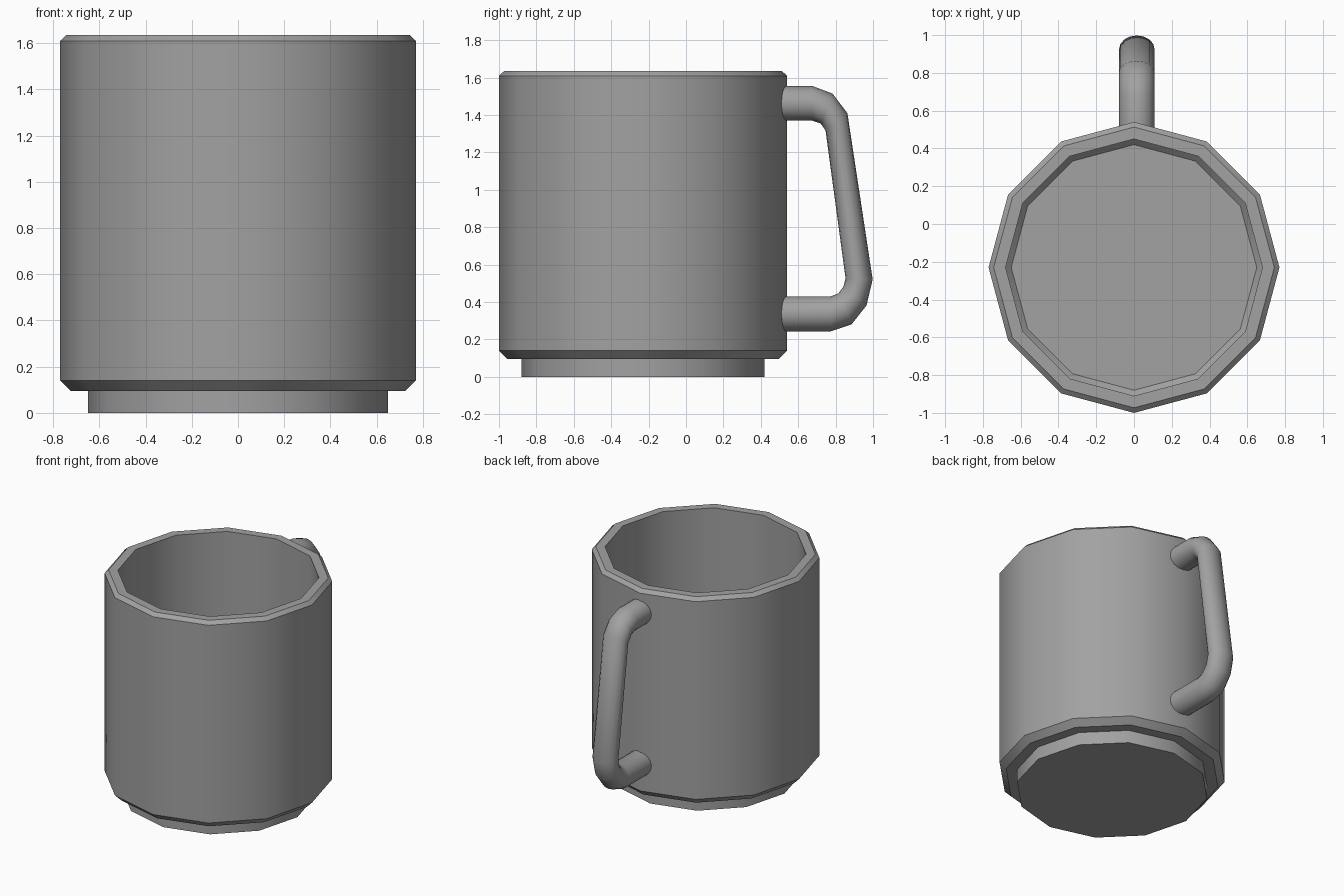
import bpy, bmesh
from math import sin, cos, pi, radians

cube = bpy.data.objects.get("Cube")
if cube:
    bpy.data.objects.remove(cube, do_unlink=True)

grey = bpy.data.materials.new("plain_grey")
grey.use_nodes = True
colour = (0.36, 0.36, 0.36, 1)
grey.diffuse_color = colour
grey.node_tree.nodes["Principled BSDF"].inputs["Base Color"].default_value = colour


def skin_rings(name, rings, angle):
    """Join equal-sized closed rings of points, cap both ends, shade smooth."""
    bm = bmesh.new()
    loops = [[bm.verts.new(p) for p in ring] for ring in rings]
    for a, b in zip(loops, loops[1:]):
        for i in range(len(a)):
            j = (i + 1) % len(a)
            bm.faces.new((a[i], a[j], b[j], b[i]))
    bm.faces.new(loops[0])
    bm.faces.new(loops[-1])
    bmesh.ops.recalc_face_normals(bm, faces=bm.faces)
    mesh = bpy.data.meshes.new(name)
    bm.to_mesh(mesh)
    bm.free()
    mesh.materials.append(grey)
    obj = bpy.data.objects.new(name, mesh)
    bpy.context.collection.objects.link(obj)
    bpy.ops.object.select_all(action="DESELECT")
    obj.select_set(True)
    bpy.context.view_layer.objects.active = obj
    bpy.ops.object.shade_smooth_by_angle(angle=radians(angle))
    return obj


# Cup: (radius, height) from the foot up the outside, over the rim, to the inner floor
CUP_Y = -0.23
profile = [(0.65, 0), (0.65, 0.095), (0.725, 0.095), (0.77, 0.14),
           (0.77, 1.61), (0.743, 1.635), (0.68, 1.635), (0.68, 0.2), (0.65, 0.17)]
SIDES = 12
skin_rings("cup_body", [
    [(r * cos(2 * pi * i / SIDES), CUP_Y + r * sin(2 * pi * i / SIDES), z)
     for i in range(SIDES)] for r, z in profile], 35)

# Handle: outer and inner (y, z) edge of each oval cross-section
HANDLE_X, HALF_WIDTH = 0.015, 0.094
sections = [((0.49, 1.555), (0.49, 1.37)), ((0.676, 1.555), (0.676, 1.37)),
            ((0.783, 1.515), (0.72, 1.355)), ((0.863, 1.41), (0.746, 1.318)),
            ((0.998, 0.521), (0.853, 0.527)), ((0.965, 0.382), (0.842, 0.484)),
            ((0.885, 0.281), (0.815, 0.447)), ((0.773, 0.243), (0.773, 0.43)),
            ((0.49, 0.243), (0.49, 0.43))]


def oval(outer, inner, count=16):
    ring = []
    for i in range(count):
        a = 2 * pi * i / count
        t = (1 + cos(a)) / 2
        ring.append((HANDLE_X + HALF_WIDTH * sin(a),
                     inner[0] + t * (outer[0] - inner[0]),
                     inner[1] + t * (outer[1] - inner[1])))
    return ring


skin_rings("handle", [oval(o, i) for o, i in sections], 60)
